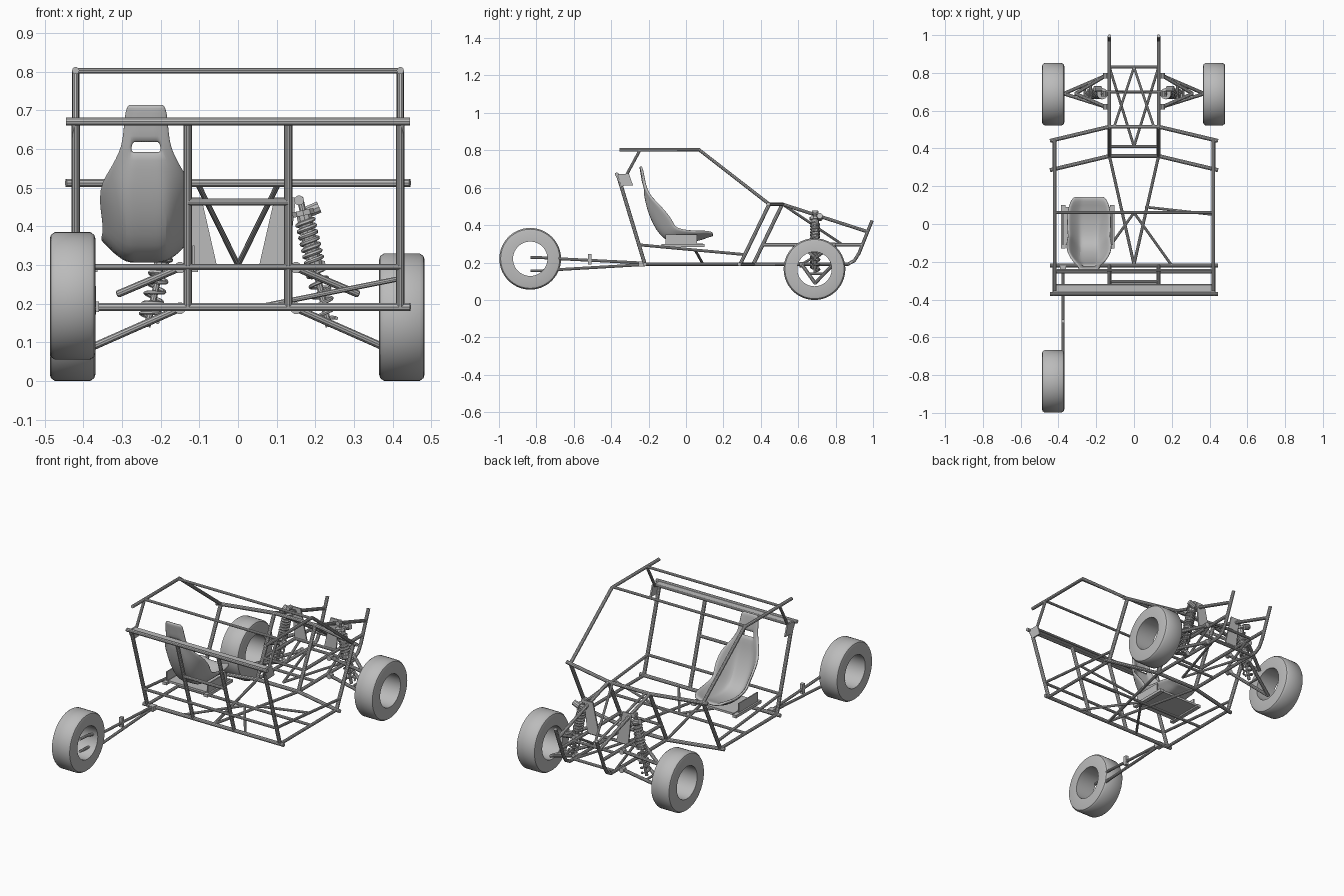
import bpy, bmesh
from math import radians, sin, cos, tau
from mathutils import Vector

cube = bpy.data.objects.get("Cube")
if cube:
    bpy.data.objects.remove(cube)

grey = bpy.data.materials.new("plain grey")
grey.use_nodes = True
grey.diffuse_color = (0.5, 0.5, 0.5, 1)
grey.node_tree.nodes["Principled BSDF"].inputs["Base Color"].default_value = (0.5, 0.5, 0.5, 1)
SIDES = (("left", 1), ("right", -1))


def finish(name, me):
    """Link a mesh as a named grey object with crisp smooth shading."""
    me.materials.clear()
    me.materials.append(grey)
    me.shade_smooth()
    me.set_sharp_from_angle(angle=radians(35))
    ob = bpy.data.objects.new(name, me)
    bpy.context.collection.objects.link(ob)
    return ob


def from_bmesh(name, bm):
    bmesh.ops.recalc_face_normals(bm, faces=bm.faces)
    me = bpy.data.meshes.new(name)
    bm.to_mesh(me)
    bm.free()
    return finish(name, me)


def tube(name, pts, r=0.0105, res=3):
    """Round tube along a list of points."""
    cu = bpy.data.curves.new(name, "CURVE")
    cu.dimensions = "3D"
    cu.bevel_depth = r
    cu.bevel_resolution = res
    cu.use_fill_caps = True
    sp = cu.splines.new("POLY")
    sp.points.add(len(pts) - 1)
    for p, co in zip(sp.points, pts):
        p.co = (*co, 1)
    tmp = bpy.data.objects.new(name + " path", cu)
    me = bpy.data.meshes.new_from_object(tmp)
    bpy.data.objects.remove(tmp)
    return finish(name, me)


def pair(name, pts, r=0.0105):
    for side, s in SIDES:
        tube(f"{side}_{name}", [(x * s, y, z) for x, y, z in pts], r)


def plate(name, pts, push):
    """Flat polygon extruded along a vector."""
    bm = bmesh.new()
    f = bm.faces.new([bm.verts.new(p) for p in pts])
    ext = bmesh.ops.extrude_face_region(bm, geom=[f])["geom"]
    bmesh.ops.translate(bm, vec=push, verts=[v for v in ext if isinstance(v, bmesh.types.BMVert)])
    return from_bmesh(name, bm)


def box(name, lo, hi):
    (a, b, c), (d, e, f) = lo, hi
    plate(name, [(a, b, c), (d, b, c), (d, e, c), (a, e, c)], (0, 0, f - c))


# Tyres: hollow rounded rings turned around the x axis
def tyre(name, x, y, z, w=0.059):
    ring = [(-w, 0.092), (-w, 0.148), (-w + 0.003, 0.158), (-w + 0.013, 0.165)]
    ring += [(-a, r) for a, r in reversed(ring)]
    bm = bmesh.new()
    vs = [bm.verts.new((x + a, y, z + r)) for a, r in ring]
    es = [bm.edges.new((vs[i], vs[i - 1])) for i in range(len(vs))]
    bmesh.ops.spin(bm, geom=vs + es, cent=(x, y, z), axis=(1, 0, 0), angle=tau, steps=56)
    bmesh.ops.remove_doubles(bm, verts=bm.verts, dist=1e-4)
    from_bmesh(name, bm)


tyre("rear_left_tyre", 0.424, 0.687, 0.165)
tyre("rear_right_tyre", -0.428, 0.687, 0.165)
tyre("front_right_tyre", -0.428, -0.833, 0.22)

# Cross bars of the cabin
W, B = 0.42, 0.13
for name, h, y, z, r in (("lower_front_bar", 0.445, -0.22, 0.191, 0.0105),
                         ("dash_bar", 0.445, -0.37, 0.671, 0.0105),
                         ("knee_bar", W, -0.255, 0.295, 0.008),
                         ("short_front_bar", B, -0.305, 0.463, 0.009),
                         ("roof_bar", W, 0.06, 0.803, 0.0075),
                         ("roof_front_bar", W, -0.245, 0.803, 0.0075),
                         ("floor_bar", W, 0.06, 0.191, 0.008),
                         ("dash_rear_bar", W, -0.325, 0.667, 0.007)):
    tube(name, [(-h, y, z), (h, y, z)], r)
box("dash_plate", (-W, -0.37, 0.668), (W, -0.325, 0.674))
for name, y, z in (("waist_hoop", 0.44, 0.512), ("floor_hoop", 0.285, 0.191)):
    tube(name, [(-0.445, y, z), (-B, y + 0.075, z), (B, y + 0.075, z), (0.445, y, z)])

# Paired cabin tubes
pair("roof_rail", [(W, -0.355, 0.803), (W, 0.07, 0.803), (W, 0.445, 0.512)], 0.0095)
pair("roof_link", [(W, -0.245, 0.803), (W, -0.32, 0.665)], 0.008)
pair("front_pillar", [(W, -0.365, 0.67), (W, -0.22, 0.191)])
pair("front_upright", [(B, -0.365, 0.67), (B, -0.22, 0.191)])
pair("outer_strut", [(W, 0.29, 0.191), (W, 0.445, 0.512)])
pair("inner_strut", [(B, 0.36, 0.191), (B, 0.515, 0.512)])
pair("sill", [(W, -0.22, 0.191), (W, 0.29, 0.191)], 0.009)
pair("side_rail", [(W, -0.255, 0.295), (W, 0.31, 0.243)], 0.008)
pair("floor_diagonal", [(B, 0.36, 0.191), (0, -0.215, 0.191)], 0.008)
pair("floor_brace", [(0, 0.06, 0.191), (0.2, -0.22, 0.191)], 0.007)
tube("skew_floor_bar", [(0.06, 0.09, 0.193), (W, 0.05, 0.265)], 0.007)
for side, s in SIDES:
    plate(side + "_corner_gusset", [(s * 0.422, y, z) for y, z in
          ((-0.38, 0.674), (-0.305, 0.674), (-0.283, 0.612), (-0.348, 0.61))], (s * 0.008, 0, 0))

# Narrow rear frame
pair("rear_upper_rail", [(B, 0.515, 0.512), (B, 0.97, 0.365)], 0.0095)
pair("rear_middle_rail", [(B, 0.41, 0.295), (B, 0.94, 0.295)], 0.0095)
pair("rear_lower_rail", [(B, 0.36, 0.191), (B, 0.865, 0.191), (B, 0.9, 0.21),
                         (B, 0.925, 0.25), (B, 0.995, 0.425)], 0.0095)
for i, (y, z) in enumerate(((0.83, 0.295), (0.83, 0.191), (0.7, 0.295), (0.41, 0.295), (0.515, 0.191))):
    tube(f"rear_cross_bar_{i + 1}", [(-B, y, z), (B, y, z)], 0.008)
pair("rear_top_brace", [(0, 0.83, 0.3), (0.105, 0.515, 0.512)], 0.007)
pair("rear_floor_brace", [(0, 0.41, 0.191), (B, 0.83, 0.191)], 0.007)
pair("rear_side_brace", [(B, 0.62, 0.191), (B, 0.79, 0.295)], 0.007)


# Rear suspension
def spring(name, a, b, radius, wire, turns):
    a, b = Vector(a), Vector(b)
    axis = (b - a).normalized()
    u = axis.cross(Vector((0, 1, 0))).normalized()
    v = axis.cross(u)
    n = turns * 14
    tube(name, [a.lerp(b, i / n) + radius * (u * cos(tau * i / 14) + v * sin(tau * i / 14))
                for i in range(n + 1)], wire, 1)


for side, s in SIDES:
    for name, z, tip in (("upper", 0.293, (0.31, 0.69, 0.225)), ("lower", 0.188, (0.372, 0.69, 0.09))):
        ends = [Vector((0.15, y, z)) for y in (0.62, 0.785)]
        tip = Vector(tip)
        flip = lambda p: (p[0] * s, p[1], p[2])
        tube(f"{side}_{name}_arm", [flip(ends[0]), flip(tip)], 0.0095)
        tube(f"{side}_{name}_arm_rear", [flip(ends[1]), flip(tip)], 0.0095)
        tube(f"{side}_{name}_arm_brace", [flip(e.lerp(tip, 0.5)) for e in ends], 0.007)
        for i, e in enumerate(ends):
            tube(f"{side}_{name}_bush_{i + 1}", [flip(e + Vector((0, d, 0))) for d in (-0.014, 0.014)], 0.015)
    # Coil-over shock absorber leaning outward
    top, low = Vector((0.16, 0.69, 0.475)), Vector((0.235, 0.69, 0.14))
    at = lambda t: flip(top.lerp(low, t))
    tube(side + "_shock_rod", [at(0), at(1)], 0.009)
    tube(side + "_shock_body", [at(0.1), at(0.55)], 0.02)
    tube(side + "_shock_cap", [at(0.1), at(0.14)], 0.03)
    tube(side + "_shock_collar", [at(0.53), at(0.56)], 0.027)
    spring(side + "_upper_coil", at(0.18), at(0.52), 0.022, 0.006, 7)
    spring(side + "_lower_coil", at(0.56), at(0.95), 0.024, 0.005, 5)
    tube(side + "_shock_eye", [flip((0.158, y, 0.467)) for y in (0.675, 0.705)], 0.013)
    tube(side + "_shock_reservoir", [flip((0.175, 0.715, 0.435)), flip((0.21, 0.715, 0.45))], 0.016)
    plate(side + "_shock_plate", [flip(p) for p in ((B, 0.7, 0.3), (0.055, 0.7, 0.3),
          (0.095, 0.7, 0.475), (0.15, 0.7, 0.475))], (0, 0.008, 0))

# Single trailing arm to the front wheel
for name, z0, z1 in (("upper", 0.226, 0.198), ("lower", 0.156, 0.188)):
    tube(name + "_trailing_arm", [(-0.42, -0.83, z0), (-0.415, -0.77, z0), (-0.376, -0.68, z0 + (z1 - z0) * 0.2),
                                  (-0.376, -0.24, z1)], 0.008)
box("trailing_arm_bracket", (-0.385, -0.525, 0.19), (-0.367, -0.505, 0.245))
box("trailing_arm_mount", (-0.392, -0.255, 0.178), (-0.36, -0.22, 0.206))

# Bucket seat: a lofted shell, rows run from head rest to cushion lip
CX, COLS = -0.238, 14
rows = [(-0.243, 0.715, 0.045, 0.0), (-0.24, 0.7, 0.054, 0.004), (-0.232, 0.65, 0.058, 0.006),
        (-0.227, 0.617, 0.062, 0.008), (-0.222, 0.594, 0.068, 0.01), (-0.215, 0.55, 0.088, 0.025),
        (-0.205, 0.5, 0.115, 0.06), (-0.185, 0.44, 0.12, 0.085), (-0.155, 0.38, 0.114, 0.095),
        (-0.115, 0.33, 0.11, 0.09), (-0.06, 0.312, 0.112, 0.075), (0.01, 0.313, 0.116, 0.06),
        (0.08, 0.325, 0.114, 0.045), (0.125, 0.345, 0.1, 0.025), (0.145, 0.345, 0.08, 0.012)]
bm = bmesh.new()
grid = []
for i, (y, z, half, wing) in enumerate(rows):
    before, after = rows[max(i - 1, 0)], rows[min(i + 1, len(rows) - 1)]
    t = Vector((0, after[0] - before[0], after[1] - before[1])).normalized()
    n = Vector((0, -t.z, t.y))
    line = []
    for c in range(COLS + 1):
        u = 2 * c / COLS - 1
        lift = wing * max(0, (abs(u) - 0.4) / 0.6) ** 1.4
        line.append(bm.verts.new(Vector((CX + half * u, y, z)) + n * lift))
    grid.append(line)
for i in range(len(rows) - 1):
    for c in range(COLS):
        if i == 3 and 3 <= c < COLS - 3:
            continue  # harness slot
        bm.faces.new((grid[i][c], grid[i][c + 1], grid[i + 1][c + 1], grid[i + 1][c]))
seat = from_bmesh("seat", bm)
shell = seat.modifiers.new("thickness", "SOLIDIFY")
shell.thickness = 0.014
shell.offset = 0
seat.modifiers.new("smooth", "SUBSURF").levels = 1
seat.modifiers["smooth"].render_levels = 1

# Seat runners
for side, x in (("left", -0.115), ("right", -0.375)):
    box(side + "_seat_runner", (x - 0.012, -0.13, 0.282), (x + 0.012, 0.1, 0.298))
    box(side + "_seat_bracket", (x - 0.003, -0.11, 0.29), (x + 0.003, 0.06, 0.35))
box("seat_base", (-0.365, -0.11, 0.29), (-0.115, 0.09, 0.302))
